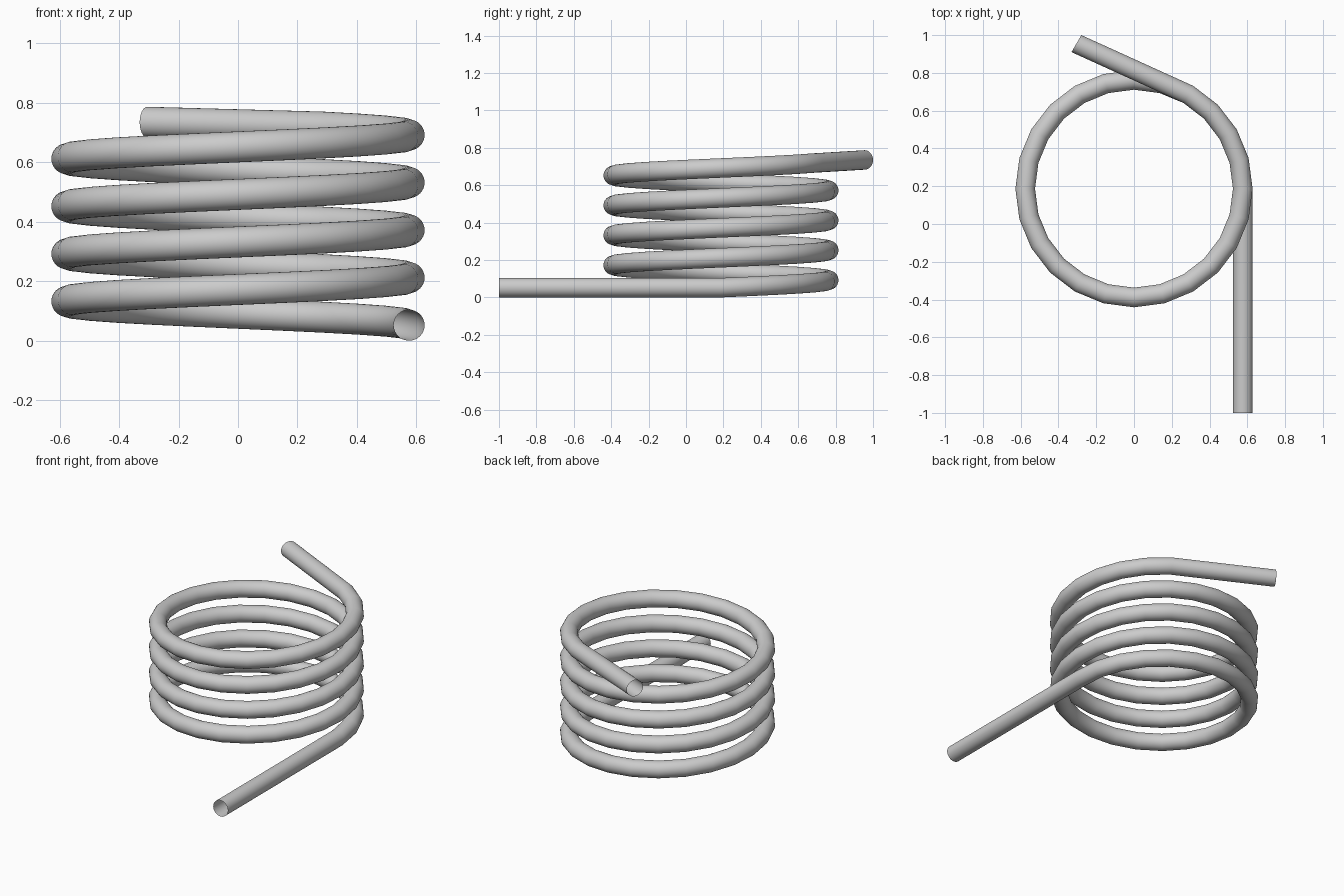
import bpy, bmesh
from math import sin, cos, tau, radians

if "Cube" in bpy.data.objects:
    bpy.data.objects.remove(bpy.data.objects["Cube"])

R, r = 0.576, 0.052          # coil radius, wire radius
CY, Z0, PITCH = 0.187, 0.052, 0.16
STEPS, SIDES = 24, 32        # segments per turn, sides of the wire

bm = bmesh.new()


def ring(centre, angle):
    """Upright wire section lying in the radial plane of the given angle."""
    x, y, z = centre
    return [bm.verts.new((x + r * cos(t) * cos(angle),
                          y + r * cos(t) * sin(angle),
                          z + r * sin(t)))
            for t in (tau * k / SIDES for k in range(SIDES))]


# straight lower leg
rings = [ring((R, -1.0, Z0), 0)]
# four turns plus a sixth of a turn
for i in range(4 * STEPS + STEPS // 6 + 1):
    a = tau * i / STEPS
    rings.append(ring((R * cos(a), CY + R * sin(a), Z0 + PITCH * i / STEPS), a))
# straight upper leg
rings.append(ring((-0.305, 0.955, 0.735), radians(60)))

# skin the sections, ends left open
for a, b in zip(rings, rings[1:]):
    for k in range(SIDES):
        n = (k + 1) % SIDES
        bm.faces.new((a[k], a[n], b[n], b[k]))
bmesh.ops.recalc_face_normals(bm, faces=bm.faces)

mesh = bpy.data.meshes.new("coil_spring")
bm.to_mesh(mesh)
bm.free()
spring = bpy.data.objects.new("coil_spring", mesh)
bpy.context.collection.objects.link(spring)
bpy.context.view_layer.objects.active = spring
spring.select_set(True)
bpy.ops.object.shade_smooth_by_angle(angle=radians(30))
